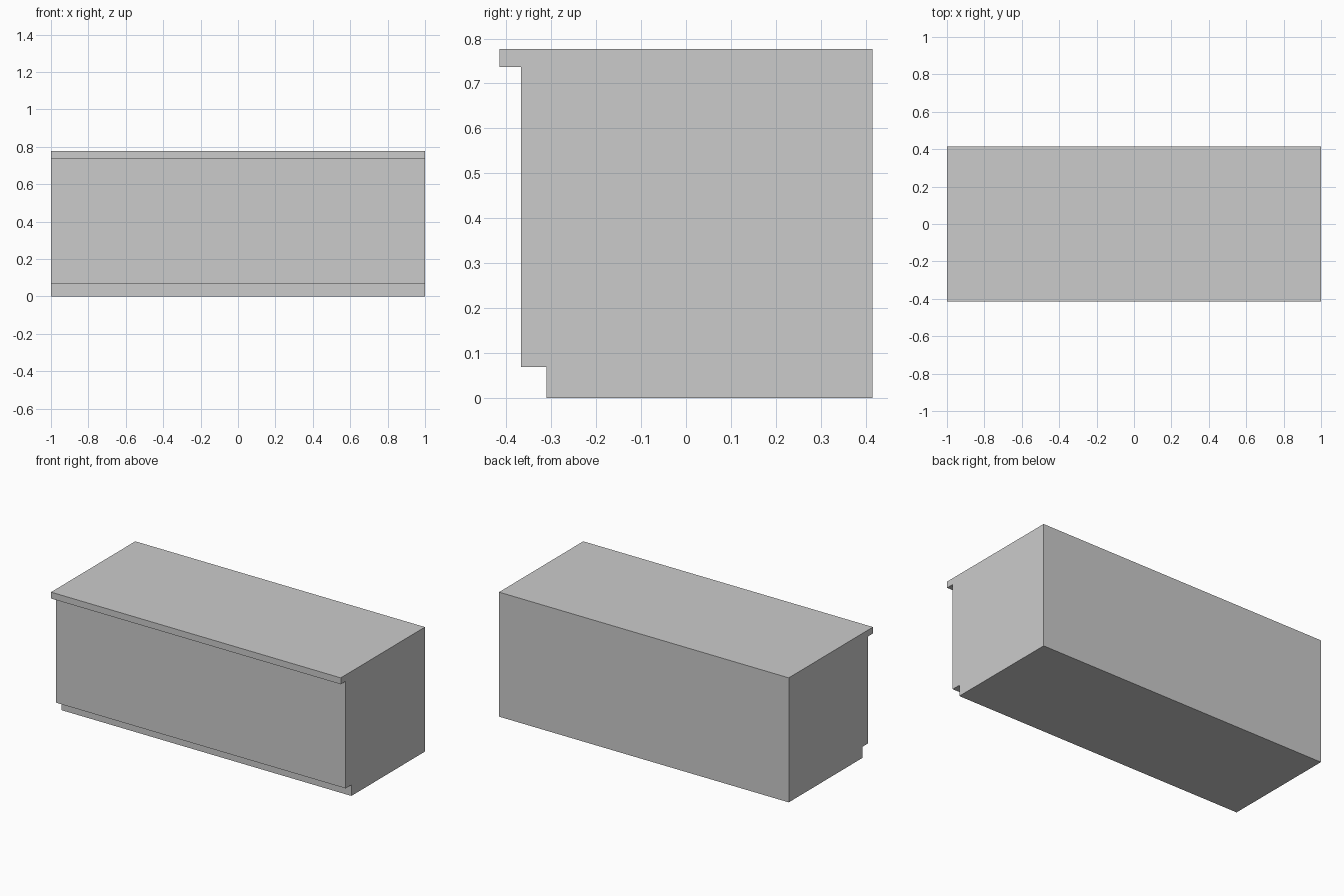
import bpy, bmesh

if "Cube" in bpy.data.objects:
    bpy.data.objects.remove(bpy.data.objects["Cube"])

# Side profile (y, z): recessed toe kick, flat front, overhanging worktop lip
profile = [
    (-0.31, 0.0), (0.415, 0.0), (0.415, 0.777), (-0.415, 0.777),
    (-0.415, 0.737), (-0.367, 0.737), (-0.367, 0.069), (-0.31, 0.069),
]

# Counter body: the profile swept along the full width
bm = bmesh.new()
end_face = bm.faces.new([bm.verts.new((-1.0, y, z)) for y, z in profile])
swept = bmesh.ops.extrude_face_region(bm, geom=[end_face], use_keep_orig=True)
bmesh.ops.translate(
    bm, vec=(2.0, 0.0, 0.0),
    verts=[v for v in swept["geom"] if isinstance(v, bmesh.types.BMVert)])
bmesh.ops.recalc_face_normals(bm, faces=bm.faces)

mesh = bpy.data.meshes.new("counter_cabinet")
bm.to_mesh(mesh)
bm.free()
counter = bpy.data.objects.new("counter_cabinet", mesh)
bpy.context.collection.objects.link(counter)
